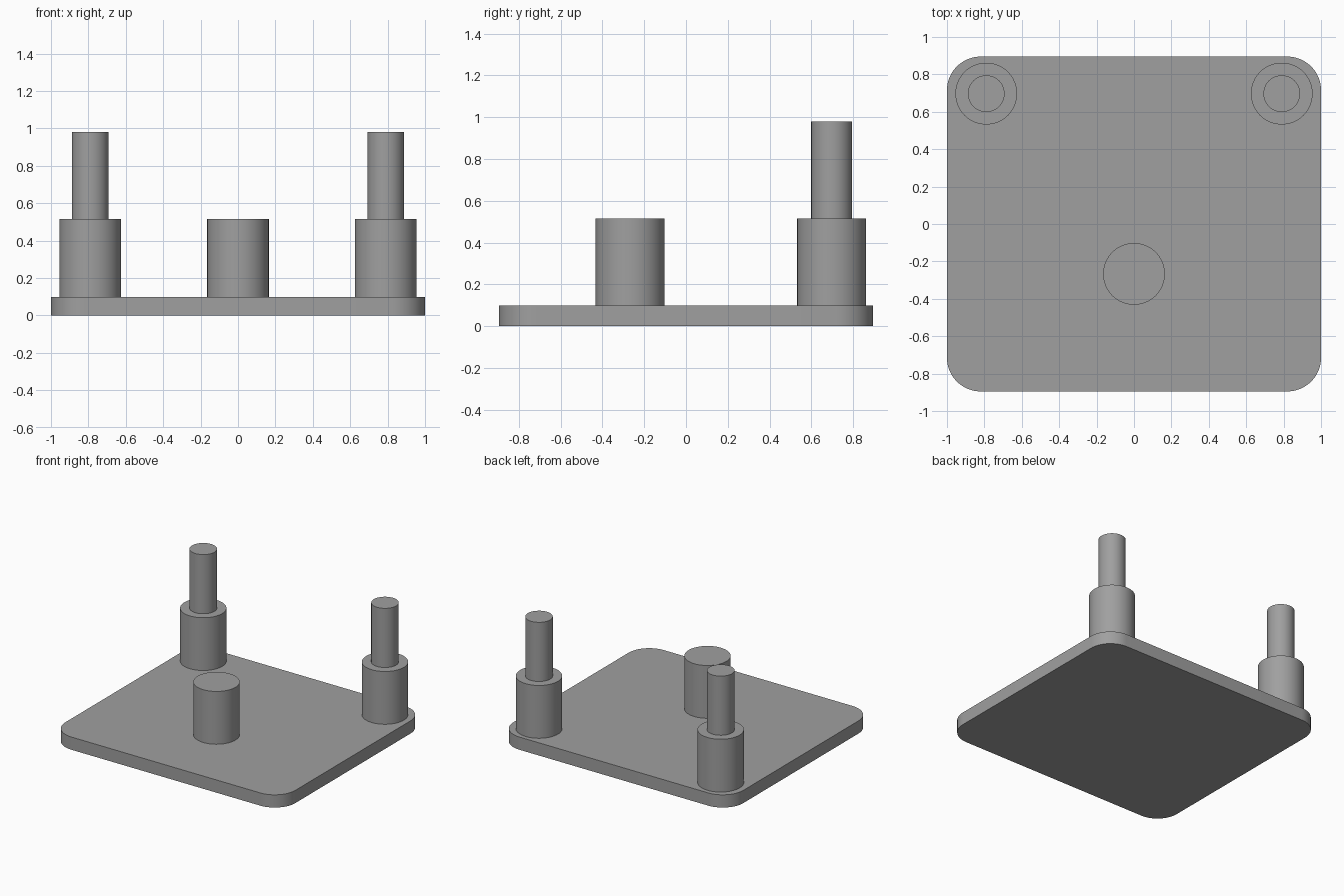
import bpy, bmesh, math

if "Cube" in bpy.data.objects:
    bpy.data.objects.remove(bpy.data.objects["Cube"])

grey = bpy.data.materials.new("plain_grey")
grey.diffuse_color = (0.35, 0.35, 0.35, 1)
grey.use_nodes = True
grey.node_tree.nodes["Principled BSDF"].inputs["Base Color"].default_value = grey.diffuse_color


def extrude_profile(name, points, z0, z1):
    """Solid prism from a closed outline, with smooth sides and sharp rims."""
    bm = bmesh.new()
    face = bm.faces.new([bm.verts.new((x, y, z0)) for x, y in points])
    result = bmesh.ops.extrude_face_region(bm, geom=[face], use_keep_orig=True)
    for v in result["geom"]:
        if isinstance(v, bmesh.types.BMVert):
            v.co.z = z1
    bmesh.ops.recalc_face_normals(bm, faces=bm.faces)
    mesh = bpy.data.meshes.new(name)
    bm.to_mesh(mesh)
    bm.free()
    mesh.materials.append(grey)
    obj = bpy.data.objects.new(name, mesh)
    bpy.context.collection.objects.link(obj)
    bpy.ops.object.select_all(action='DESELECT')
    obj.select_set(True)
    bpy.context.view_layer.objects.active = obj
    bpy.ops.object.shade_smooth_by_angle(angle=math.radians(30))
    return obj


def arc(cx, cy, r, start, sweep, count):
    return [(cx + r * math.cos(start + sweep * i / count),
             cy + r * math.sin(start + sweep * i / count)) for i in range(count + 1)]


def cylinder(name, x, y, r, z0, z1):
    return extrude_profile(name, arc(x, y, r, 0, math.tau, 64)[:-1], z0, z1)


# Base plate with rounded corners
HX, HY, R = 1.0, 0.895, 0.18
outline = []
for i, (sx, sy) in enumerate([(1, 1), (-1, 1), (-1, -1), (1, -1)]):
    outline += arc(sx * (HX - R), sy * (HY - R), R, i * math.pi / 2, math.pi / 2, 16)
extrude_profile("base_plate", outline, 0, 0.1)

# Front centre boss
cylinder("front_boss", 0, -0.267, 0.165, 0.1, 0.515)

# Rear bosses, each carrying a thinner pin
for side, x in (("left", -0.79), ("right", 0.79)):
    cylinder(f"{side}_boss", x, 0.697, 0.165, 0.1, 0.515)
    cylinder(f"{side}_pin", x, 0.697, 0.098, 0.515, 0.98)
